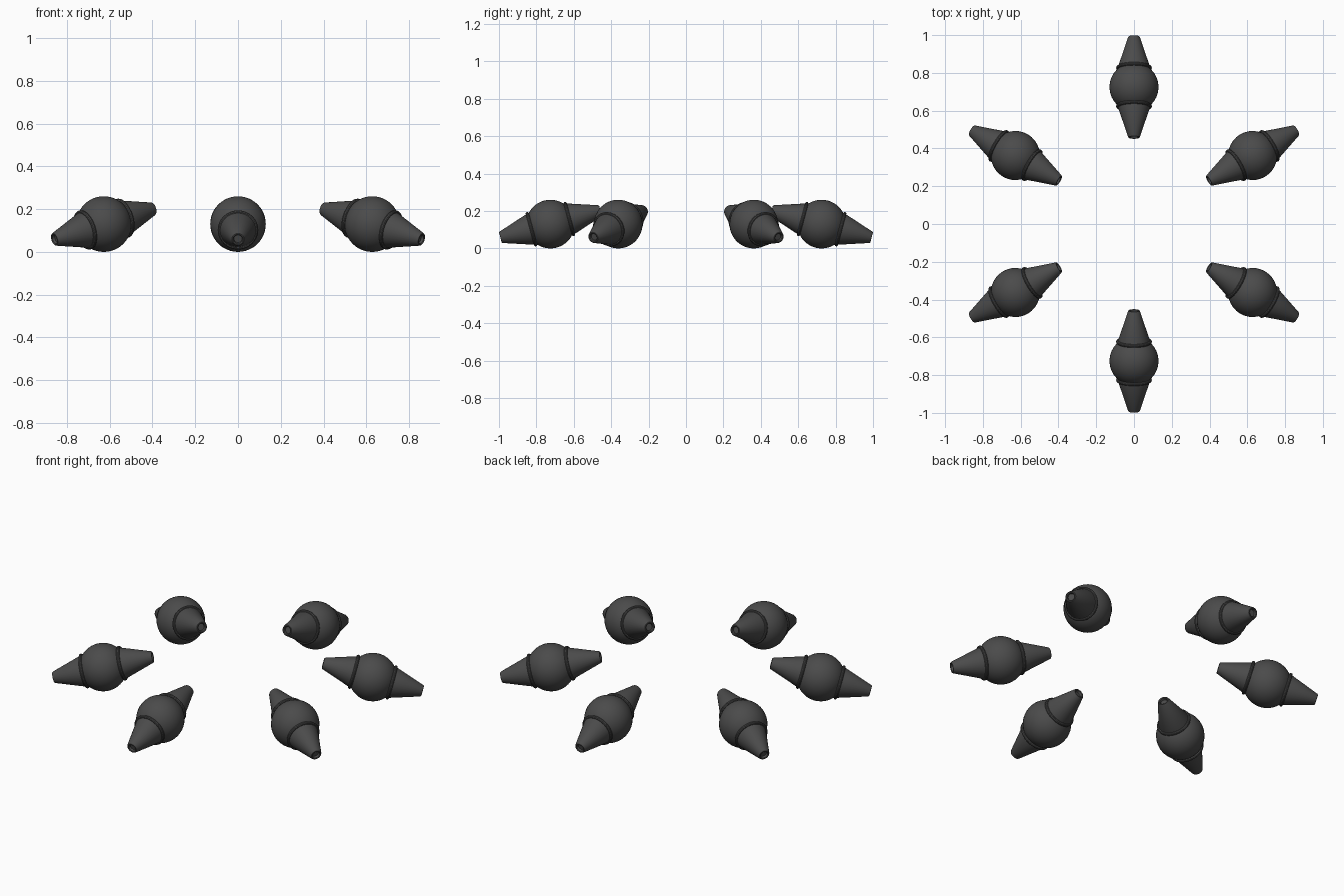
import bpy
import math
from mathutils import Matrix, Vector

cube = bpy.data.objects.get("Cube")
if cube:
    bpy.data.objects.remove(cube, do_unlink=True)

SIDES = 32
COUNT = 6
BALL_RADIUS = 0.13
ORBIT = 0.725
TILT = math.radians(15)

dark_grey = bpy.data.materials.new("dark grey")
dark_grey.use_nodes = True
dark_grey.diffuse_color = (0.07, 0.07, 0.07, 1)
dark_grey.node_tree.nodes["Principled BSDF"].inputs["Base Color"].default_value = (0.07, 0.07, 0.07, 1)


def finish(obj, name, matrix):
    obj.name = name
    obj.matrix_world = matrix
    obj.data.materials.append(dark_grey)
    bpy.ops.object.select_all(action="DESELECT")
    obj.select_set(True)
    bpy.context.view_layer.objects.active = obj
    bpy.ops.object.shade_smooth_by_angle(angle=math.radians(35))


def revolve(name, profile, matrix):
    """Turn (radius, height) points around local z; the ends close at the axis."""
    verts = []
    for r, h in profile:
        for i in range(SIDES):
            a = 2 * math.pi * i / SIDES
            verts.append((r * math.cos(a), r * math.sin(a), h))
    faces = []
    for k in range(len(profile) - 1):
        for i in range(SIDES):
            j = (i + 1) % SIDES
            faces.append((k * SIDES + i, k * SIDES + j,
                          (k + 1) * SIDES + j, (k + 1) * SIDES + i))
    last = (len(profile) - 1) * SIDES
    faces.append(tuple(reversed(range(SIDES))))
    faces.append(tuple(last + i for i in range(SIDES)))
    mesh = bpy.data.meshes.new(name)
    mesh.from_pydata(verts, [], faces)
    obj = bpy.data.objects.new(name, mesh)
    bpy.context.collection.objects.link(obj)
    finish(obj, name, matrix)


# Tapered nozzle with a rounded lip and a shallow bore at the tip
nozzle = [(0.086, 0.085), (0.086, 0.107), (0.032, 0.271), (0.029, 0.276),
          (0.025, 0.277), (0.021, 0.274), (0.019, 0.262)]

for n in range(COUNT):
    turn = math.radians(30 + 360 / COUNT * n)
    # Local x points outward and dips below the horizontal
    body = (Matrix.Rotation(turn, 4, "Z")
            @ Matrix.Translation(Vector((ORBIT, 0, BALL_RADIUS)))
            @ Matrix.Rotation(TILT, 4, "Y"))

    # Central ball, poles vertical
    bpy.ops.mesh.primitive_uv_sphere_add(segments=SIDES, ring_count=24, radius=BALL_RADIUS)
    upright = body @ Matrix.Rotation(-TILT, 4, "Y")
    finish(bpy.context.object, f"ball_{n + 1}", upright)

    # Matching nozzles and collars on the outer and inner ends
    for side, angle in (("outer", 90), ("inner", -90)):
        end = body @ Matrix.Rotation(math.radians(angle), 4, "Y")
        revolve(f"{side}_nozzle_{n + 1}", nozzle, end)
        bpy.ops.mesh.primitive_torus_add(major_segments=SIDES, minor_segments=10,
                                         major_radius=0.086, minor_radius=0.009)
        finish(bpy.context.object, f"{side}_collar_{n + 1}",
               end @ Matrix.Translation((0, 0, 0.105)))
